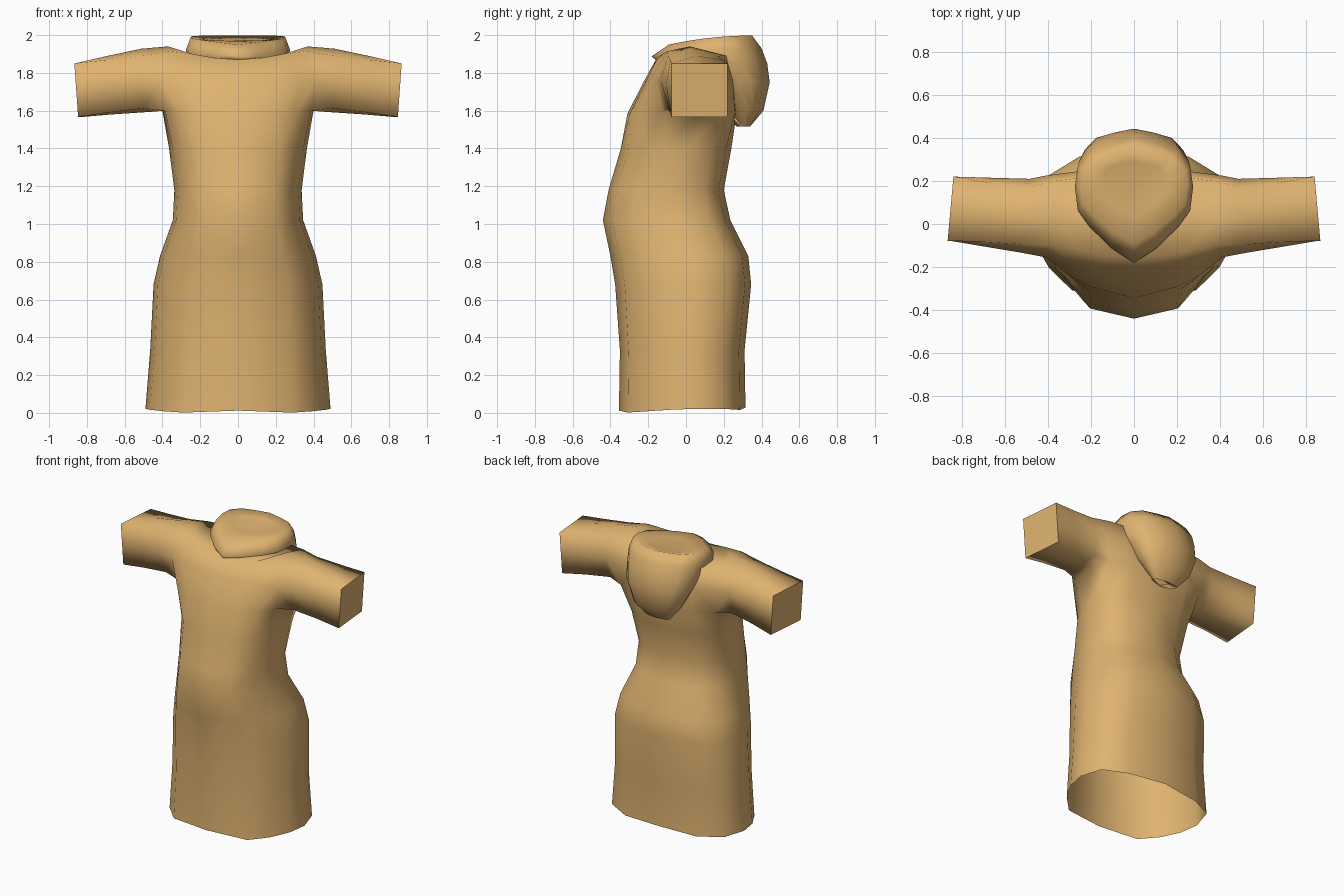
import bpy, bmesh, math

if "Cube" in bpy.data.objects:
    bpy.data.objects.remove(bpy.data.objects["Cube"])

cloth = bpy.data.materials.new("tan_cloth")
cloth.diffuse_color = (0.74, 0.45, 0.163, 1)
cloth.use_nodes = True
cloth.node_tree.nodes["Principled BSDF"].inputs["Base Color"].default_value = cloth.diffuse_color


def finish(name, bm, mirror=False):
    bmesh.ops.recalc_face_normals(bm, faces=bm.faces)
    for f in bm.faces:
        f.smooth = True
    mesh = bpy.data.meshes.new(name)
    bm.to_mesh(mesh)
    bm.free()
    mesh.materials.append(cloth)
    ob = bpy.data.objects.new(name, mesh)
    bpy.context.collection.objects.link(ob)
    if mirror:
        bpy.context.view_layer.objects.active = ob
        mod = ob.modifiers.new("mirror", 'MIRROR')
        mod.use_clip = True
        mod.merge_threshold = 0.002
        bpy.ops.object.modifier_apply(modifier=mod.name)
    return ob


def bridge(bm, a, b, closed):
    n = len(a)
    for i in range(n if closed else n - 1):
        j = (i + 1) % n
        bm.faces.new((a[i], a[j], b[j], b[i]))


# Dress body: half rings from front centre to back centre, mirrored
bm = bmesh.new()
shape = [(0, 0), (.59, .07), (.81, .23), (.95, .41), (1, .60), (.9, .83), (.57, .955), (0, 1)]
levels = [  # z, half width, front y, back y
    (.005, .49, -.355, .315), (.33, .465, -.35, .31), (.68, .447, -.375, .345),
    (.83, .413, -.40, .33), (1.02, .345, -.44, .235), (1.18, .337, -.41, .20),
    (1.40, .365, -.345, .24)]
rings = [[bm.verts.new((hw * sx, yf + (yb - yf) * u, z)) for sx, u in shape]
         for z, hw, yf, yb in levels]

# Slightly wavy hem, higher at the back
for v, (sx, u) in zip(rings[0], shape):
    v.co.z = .012 - .012 * math.sin(math.pi * sx) + .016 * u

# Armpit, chest and shoulder rings
armpit = [(0, -.31, 1.585), (.19, -.295, 1.59), (.31, -.235, 1.595), (.385, -.125, 1.60),
          (.40, .06, 1.60), (.37, .205, 1.60), (.22, .258, 1.59), (0, .268, 1.585)]
chest = [(0, -.215, 1.77), (.19, -.205, 1.77), (.32, -.185, 1.77), (.41, -.155, 1.76),
         (.40, .03, 1.76), (.41, .225, 1.76), (.22, .25, 1.76), (0, .26, 1.76)]
shoulder = [(0, -.16, 1.87), (.13, -.15, 1.88), (.24, -.125, 1.90), (.37, -.10, 1.915),
            (.37, .02, 1.94), (.37, .20, 1.895), (.2, .22, 1.89), (0, .23, 1.88)]
rings += [[bm.verts.new(p) for p in ring] for ring in (armpit, chest, shoulder)]

# Skin the rings, leaving the armhole open
for k in range(len(rings) - 1):
    a, b = rings[k], rings[k + 1]
    if k < len(levels):
        bridge(bm, a, b, False)
    else:
        bridge(bm, a[:4], b[:4], False)
        bridge(bm, a[5:], b[5:], False)
top = rings[-1]
for i in range(3):
    bm.faces.new((top[i], top[i + 1], top[6 - i], top[7 - i]))

# Sleeve growing from the armhole, squaring off towards the closed cuff
lo, mid, hi = rings[-3:]
loop = [lo[3], lo[4], lo[5], mid[5], hi[5], hi[4], hi[3], mid[3]]
for x, yf, yb, zb, zt, r in [(.50, -.135, .21, 1.592, 1.928, .04),
                             (.68, -.105, .215, 1.58, 1.89, .022),
                             (.843, -.078, .22, 1.567, 1.85, 0)]:
    ym, zm = (yf + yb) / 2, (zb + zt) / 2
    pts = [(yf + r, zb + r / 2), (ym, zb), (yb - r, zb + r / 2), (yb, zm),
           (yb - r, zt - r), (ym, zt), (yf + r, zt - r), (yf, zm)]
    nxt = [bm.verts.new((x + .07 * (z - zm) - .09 * (y - ym), y, z)) for y, z in pts]
    bridge(bm, loop, nxt, True)
    loop = nxt
cuff = bm.faces.new(loop)
for e in cuff.edges:
    e.smooth = False
finish("dress", bm, mirror=True)

# Hood hanging at the back: tilted teardrop rings, pointed at the front
bm = bmesh.new()
half = [(0, 0), (.04, .36), (.10, .73), (.23, .95), (.39, 1), (.58, .95), (.71, .75), (.88, .38), (1, 0)]
outline = half + [(u, -w) for u, w in reversed(half[1:-1])]
prev = None
for k, (yb, zb, yf, zf, hw) in enumerate([
        (.20, 1.62, .16, 1.62, .05), (.34, 1.517, .27, 1.515, .09),
        (.41, 1.60, .18, 1.64, .17), (.443, 1.75, .02, 1.79, .24),
        (.43, 1.85, -.165, 1.872, .268), (.40, 1.93, -.182, 1.888, .275),
        (.35, 1.998, -.09, 1.95, .25), (.29, 1.975, .03, 1.968, .15)]):
    ring = [bm.verts.new((hw * w, yb + (yf - yb) * u,
                          zb + (zf - zb) * u ** 2)) for u, w in outline]
    if prev:
        bridge(bm, prev, ring, True)
    # Crisp lower rim and lip at the pointed front
    if k in (1, 4):
        for i, v in enumerate(ring):
            e = bm.edges.get((v, ring[(i + 1) % len(ring)]))
            if e and (k == 1 or v.co.y < .1):
                e.smooth = False
    prev = ring
bm.faces.new(prev)
finish("hood", bm)
